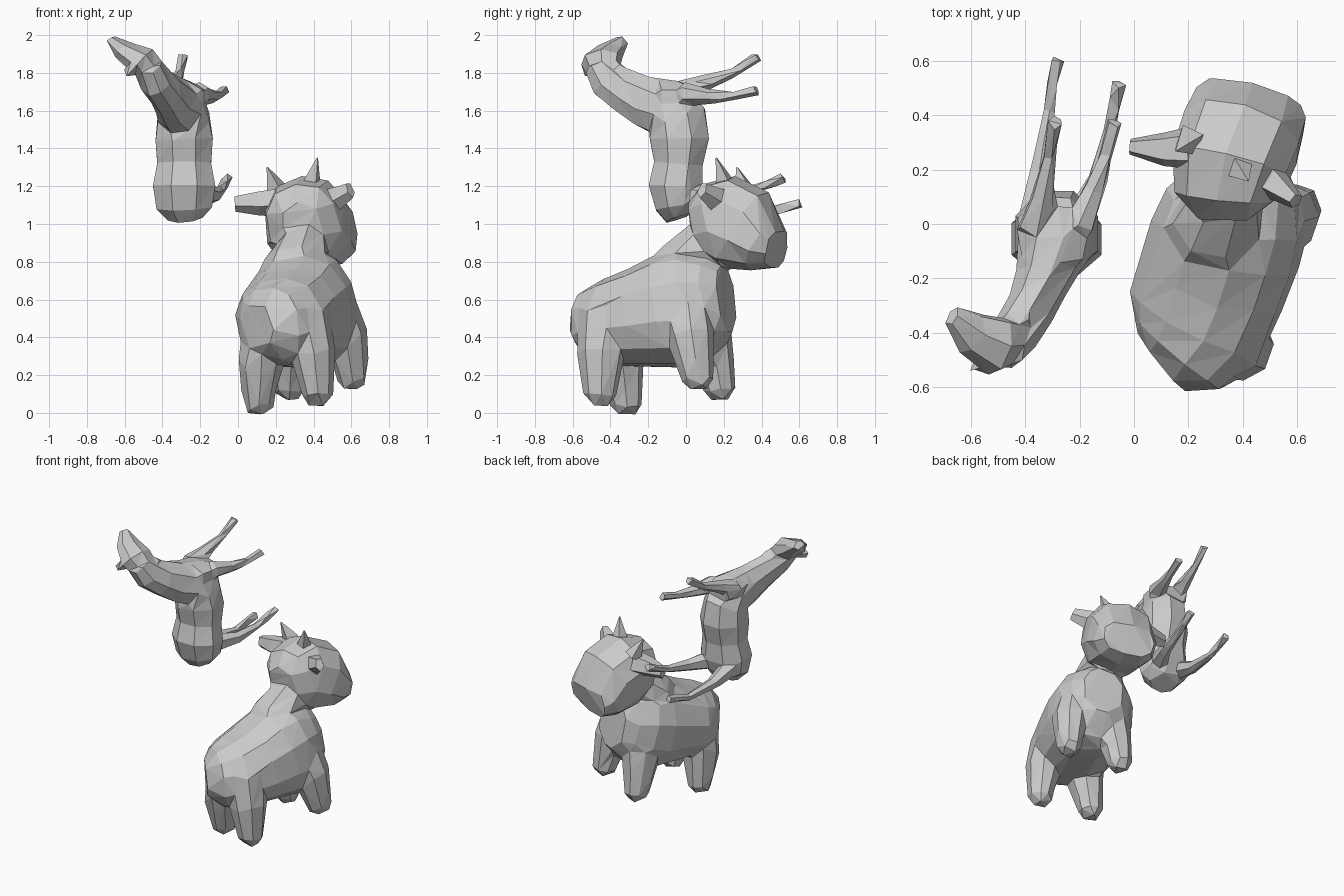
import bpy, bmesh
from math import sin, cos, tau, copysign
from mathutils import Vector

# Cow heading and its right side, used for body and head
F = Vector((0.33, 0.944, 0.0))
R = Vector((0.944, -0.33, 0.0))


def cow_pt(f, r, z):
    return tuple(F * f + R * r + Vector((0, 0, z)))


def loft(bm, path, side, n=8, box=1.0):
    """Capped tube through (x, y, z, radius along side, radius across); box < 1 squares it."""
    pts = [Vector(p[:3]) for p in path]
    sq = lambda v: copysign(abs(v) ** box, v)
    rings = []
    for i, p in enumerate(path):
        t = (pts[min(i + 1, len(pts) - 1)] - pts[max(i - 1, 0)]).normalized()
        s = Vector(side)
        a = (s - t * s.dot(t)).normalized()
        b = t.cross(a)
        rings.append([bm.verts.new(pts[i] + a * p[3] * sq(cos(tau * (k + .5) / n))
                                   + b * p[4] * sq(sin(tau * (k + .5) / n))) for k in range(n)])
    for lo, hi in zip(rings, rings[1:]):
        for k in range(n):
            bm.faces.new((lo[k], lo[(k + 1) % n], hi[(k + 1) % n], hi[k]))
    bm.faces.new(rings[0][::-1])
    bm.faces.new(rings[-1])


def finish(bm, name):
    bmesh.ops.recalc_face_normals(bm, faces=bm.faces)
    me = bpy.data.meshes.new(name)
    bm.to_mesh(me)
    bm.free()
    ob = bpy.data.objects.new(name, me)
    bpy.context.collection.objects.link(ob)
    return ob


def fuse(ob, voxel, soften, triangles):
    """Weld overlapping parts into one skin, soften joints, then facet to low-poly."""
    bpy.context.view_layer.objects.active = ob
    m = ob.modifiers.new("weld", 'REMESH')
    m.mode, m.voxel_size = 'VOXEL', voxel
    bpy.ops.object.modifier_apply(modifier=m.name)
    m = ob.modifiers.new("soften", 'SMOOTH')
    m.factor, m.iterations = .5, soften
    bpy.ops.object.modifier_apply(modifier=m.name)
    m = ob.modifiers.new("facet", 'DECIMATE')
    m.ratio = triangles / (2 * len(ob.data.polygons))
    bpy.ops.object.modifier_apply(modifier=m.name)
    ob.data.polygons.foreach_set("use_smooth", [False] * len(ob.data.polygons))


# Cow: barrel with raised shoulders
bm = bmesh.new()
roll = R + Vector((0, 0, 0.13))
barrel = [(-.455, .27, .46, .13, .12), (-.39, .31, .465, .22, .20), (-.28, .335, .48, .265, .235),
          (-.13, .34, .505, .28, .265), (.04, .34, .54, .285, .31), (.17, .34, .57, .27, .31),
          (.28, .345, .59, .21, .24), (.35, .345, .60, .14, .18)]
loft(bm, [cow_pt(*p[:3]) + p[3:] for p in barrel], roll, 12, .88)

# Cow: neck
loft(bm, [(.29, -.05, .64, .20, .20), (.315, .00, .78, .18, .17), (.34, .08, .87, .14, .14),
          (.36, .16, .95, .14, .13)], R, 8)

# Cow: head, broad at the brow and sloping down to the muzzle
head = [(.14, .31, .99, .11, .12), (.21, .285, 1.005, .19, .21), (.32, .265, 1.01, .225, .25),
        (.43, .265, .97, .23, .235), (.54, .265, .88, .22, .15), (.605, .265, .86, .18, .10)]
loft(bm, [cow_pt(*p[:3]) + p[3:] for p in head], roll, 10, .85)

# Cow: legs (forward, right, foot height, backward lean)
for f, r, z, lean in [(.25, .20, .075, .07), (.25, .55, .13, .07),
                      (-.27, .21, -.005, .03), (-.295, .545, .04, .0)]:
    inward = .06 if r < .4 else -.06
    loft(bm, [cow_pt(f - lean, r + inward, .54) + (.12, .13),
              cow_pt(f - lean * .6, r + inward * .35, z + .28) + (.12, .13),
              cow_pt(f - lean * .1, r, z + .12) + (.092, .10),
              cow_pt(f + .01, r, z + .04) + (.08, .085),
              cow_pt(f + .01, r, z - .005) + (.045, .05)], R, 8)
fuse(finish(bm, "cow_body"), .014, 8, 400)

# Cow: ears
for name, base, mid, tip in [("left", (.20, .28, 1.12), (.11, .275, 1.115), (-.015, .285, 1.11)),
                             ("right", (.43, .20, 1.12), (.51, .155, 1.13), (.595, .085, 1.18))]:
    bm = bmesh.new()
    loft(bm, [base + (.08, .08), mid + (.07, .065), tip + (.045, .03)], (0, 0, 1), 5)
    finish(bm, "cow_ear_" + name)

# Cow: horns
for name, base, tip in [("left", (.205, .31, 1.18), (.155, .27, 1.30)),
                        ("right", (.385, .21, 1.20), (.42, .16, 1.35))]:
    bm = bmesh.new()
    loft(bm, [base + (.06, .06), tip + (.004, .004)], R, 4)
    finish(bm, "cow_horn_" + name)

# Deer: upright torso running into the deep neck
bm = bmesh.new()
loft(bm, [(-.28, -.03, 1.035, .10, .085), (-.285, -.05, 1.09, .16, .12), (-.285, -.055, 1.2, .18, .155),
          (-.285, -.04, 1.32, .155, .14), (-.285, -.035, 1.45, .165, .17),
          (-.29, -.045, 1.55, .15, .17), (-.31, -.11, 1.62, .13, .165),
          (-.34, -.21, 1.645, .105, .145), (-.38, -.31, 1.695, .09, .125),
          (-.44, -.41, 1.76, .085, .11), (-.48, -.46, 1.84, .08, .085)], (1, 0, 0), 8)
# Deer: shoulders
loft(bm, [(-.30, -.14, 1.68, .12, .08), (-.30, -.04, 1.68, .14, .08),
          (-.29, .06, 1.67, .11, .06)], (1, 0, 0), 8)
# Deer: head, muzzle and ears
loft(bm, [(-.45, -.43, 1.80, .09, .07), (-.50, -.45, 1.86, .115, .08),
          (-.60, -.40, 1.915, .085, .055), (-.67, -.335, 1.97, .04, .03)], (.53, .85, 0), 7)
for base, tip in [((-.46, -.42, 1.84), (-.385, -.335, 1.82)), ((-.52, -.48, 1.85), (-.595, -.535, 1.80))]:
    loft(bm, [base + (.055, .045), tip + (.025, .02)], (0, 0, 1), 5)

# Deer: four stretched legs, hip or shoulder to hoof
legs = [[(-.37, -.02, 1.70), (-.33, .12, 1.755), (-.31, .25, 1.80), (-.29, .385, 1.89)],
        [(-.21, -.02, 1.69), (-.15, .12, 1.675), (-.105, .25, 1.68), (-.07, .38, 1.71)],
        [(-.37, .02, 1.14), (-.345, .2, 1.08), (-.31, .42, 1.06), (-.28, .61, 1.11)],
        [(-.20, .02, 1.15), (-.13, .17, 1.15), (-.09, .35, 1.18), (-.055, .52, 1.245)]]
for leg in legs:
    loft(bm, [p + (w, w) for p, w in zip(leg, (.065, .042, .026, .03))], (1, 0, 0), 6)
fuse(finish(bm, "deer"), .011, 3, 400)
